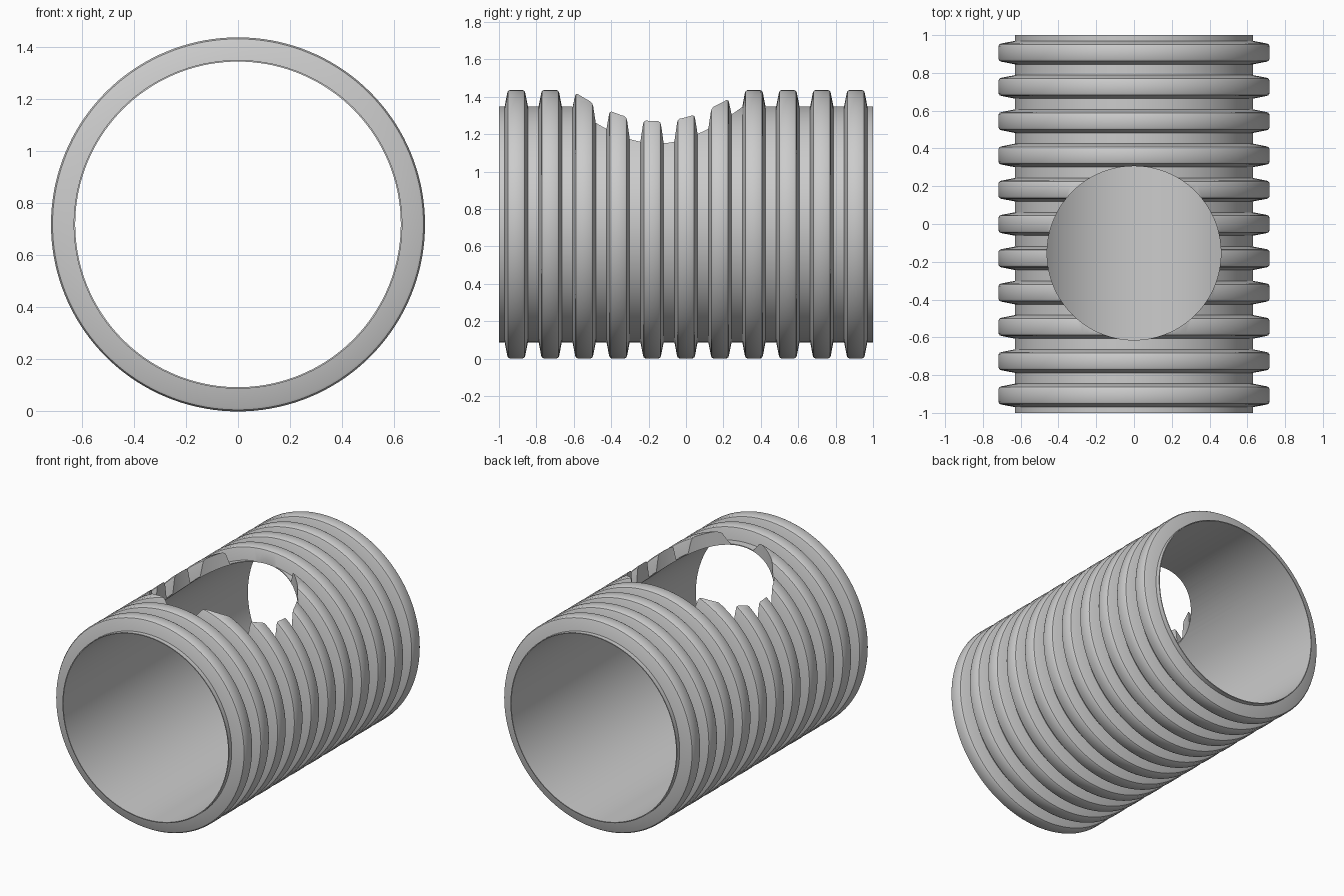
import bpy, bmesh, math

if "Cube" in bpy.data.objects:
    bpy.data.objects.remove(bpy.data.objects["Cube"])

CZ = 0.718          # axis height, equal to the rib radius
R_RIB, R_VALLEY, R_INNER = 0.718, 0.631, 0.625
RIBS, PITCH, SEG = 11, 0.1815, 144

# closed wall section as (y, radius): smooth bore inside, ribs outside
rib = [(-0.062, R_VALLEY), (-0.048, 0.703), (-0.044, 0.712), (-0.034, R_RIB),
       (0.034, R_RIB), (0.044, 0.712), (0.048, 0.703), (0.062, R_VALLEY)]
profile = [(-1.0, R_INNER), (-1.0, R_VALLEY)]
for i in range(RIBS):
    yc = (i - (RIBS - 1) / 2) * PITCH
    profile += [(yc + y, r) for y, r in rib]
profile += [(1.0, R_VALLEY), (1.0, R_INNER)]

# revolve the section around the y axis
bm = bmesh.new()
rings = []
for s in range(SEG):
    a = 2 * math.pi * s / SEG
    rings.append([bm.verts.new((r * math.cos(a), y, CZ + r * math.sin(a))) for y, r in profile])
n = len(profile)
for s in range(SEG):
    a, b = rings[s], rings[(s + 1) % SEG]
    for i in range(n):
        j = (i + 1) % n
        bm.faces.new((a[i], a[j], b[j], b[i]))
bmesh.ops.recalc_face_normals(bm, faces=bm.faces)
mesh = bpy.data.meshes.new("corrugated_pipe")
bm.to_mesh(mesh)
bm.free()
pipe = bpy.data.objects.new("corrugated_pipe", mesh)
bpy.context.collection.objects.link(pipe)

# round opening through the top wall
bpy.ops.mesh.primitive_cylinder_add(vertices=128, radius=0.46, depth=1.2,
                                    location=(0, -0.154, CZ + 0.6))
cutter = bpy.context.object
cutter.name = "opening_cutter"
cutter.hide_render = True
cut = pipe.modifiers.new("opening", 'BOOLEAN')
cut.operation = 'DIFFERENCE'
cut.solver = 'EXACT'
cut.object = cutter

bpy.ops.object.select_all(action='DESELECT')
pipe.select_set(True)
bpy.context.view_layer.objects.active = pipe
bpy.ops.object.modifier_apply(modifier=cut.name)
bpy.data.objects.remove(cutter, do_unlink=True)
bpy.ops.object.shade_smooth_by_angle(angle=math.radians(35))
